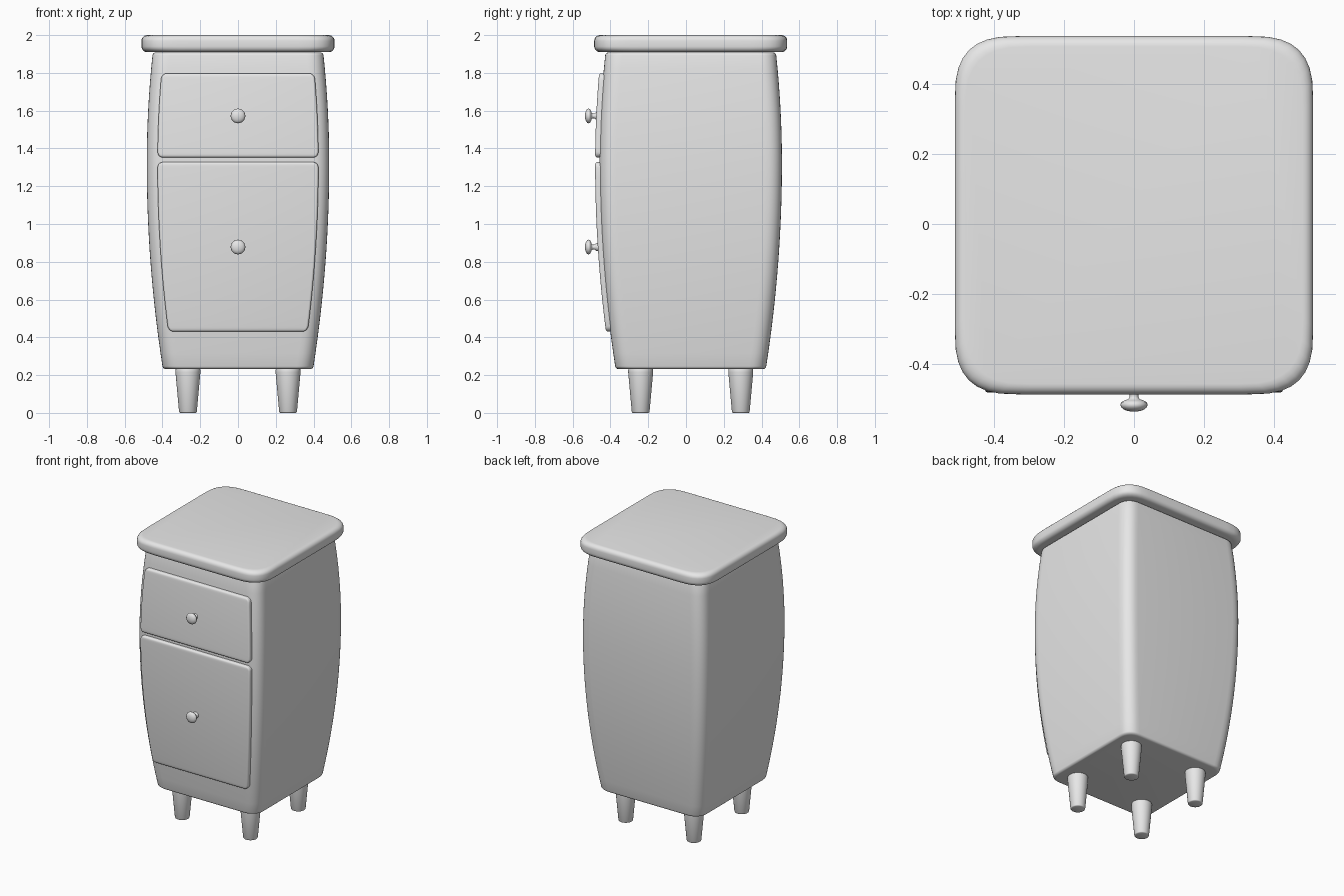
import bpy, bmesh, math

if "Cube" in bpy.data.objects:
    bpy.data.objects.remove(bpy.data.objects["Cube"])

CY = 0.025          # depth centre of the cabinet
grey = bpy.data.materials.new("plain grey")
grey.diffuse_color = (0.8, 0.8, 0.8, 1)
grey.use_nodes = True
grey.node_tree.nodes["Principled BSDF"].inputs["Base Color"].default_value = grey.diffuse_color


def finish(name, bm, angle=40):
    bmesh.ops.recalc_face_normals(bm, faces=bm.faces)
    me = bpy.data.meshes.new(name)
    bm.to_mesh(me)
    bm.free()
    me.materials.append(grey)
    ob = bpy.data.objects.new(name, me)
    bpy.context.collection.objects.link(ob)
    bpy.context.view_layer.objects.active = ob
    ob.select_set(True)
    bpy.ops.object.shade_smooth_by_angle(angle=math.radians(angle))
    ob.select_set(False)
    return ob


def loft(name, rings, angle=40):
    """Skin a stack of closed rings and cap both ends."""
    bm = bmesh.new()
    rows = [[bm.verts.new(p) for p in ring] for ring in rings]
    n = len(rows[0])
    for a, b in zip(rows, rows[1:]):
        for i in range(n):
            j = (i + 1) % n
            bm.faces.new((a[i], a[j], b[j], b[i]))
    bm.faces.new(rows[0])
    bm.faces.new(rows[-1])
    return finish(name, bm, angle)


def soft_square(half, corner, power, z, steps=8):
    """Square ring whose corners follow a superellipse."""
    ring = []
    for q in range(4):
        for i in range(steps + 1):
            t = math.pi / 2 * i / steps
            x = half - corner + corner * max(math.cos(t), 0) ** (2 / power)
            y = half - corner + corner * max(math.sin(t), 0) ** (2 / power)
            for _ in range(q):
                x, y = -y, x
            ring.append((x, y + CY, z))
    return ring


def fillet(t, r):
    """Setback of a rounded edge at distance t from its end."""
    return r - math.sqrt(max(r * r - (r - t) ** 2, 0)) if t < r else 0


def bulge(z):
    """Half width of the barrel-shaped cabinet at a height."""
    if z < 1.32:
        return 0.483 - 0.085 * ((1.32 - z) / 1.085) ** 2
    return 0.483 - 0.032 * ((z - 1.32) / 0.59) ** 2


def levels(z0, z1, r, n):
    """Heights with extra rows in the rounded ends."""
    ends = [r * (1 - math.cos(math.pi / 2 * i / 5)) for i in range(6)]
    mid = [z0 + r + (z1 - z0 - 2 * r) * i / n for i in range(1, n)]
    return [z0 + e for e in ends] + mid + [z1 - e for e in reversed(ends)]


def end_gap(z, z0, z1):
    return max(min(z - z0, z1 - z), 0)


# Cabinet body
Z0, Z1 = 0.232, 1.908
loft("cabinet_body", [
    soft_square(bulge(z) - fillet(end_gap(z, Z0, Z1), 0.015), 0.09, 2.3, z)
    for z in levels(Z0, Z1, 0.015, 24)])

# Table top
loft("table_top", [
    soft_square(0.511 - fillet(end_gap(z, 1.91, 2.0), 0.03), 0.19, 2.9, z)
    for z in levels(1.91, 2.0, 0.03, 2)])


# Drawer fronts that follow the bulge of the body
def drawer(name, z0, z1):
    r, big = 0.012, 0.03
    rings = []
    for z in levels(z0, z1, big, 16):
        t = end_gap(z, z0, z1)
        w = bulge(z) - 0.057 - fillet(t, big)
        face = CY - bulge(z) - 0.023
        half = []
        for i in range(6):
            a = math.pi / 2 * i / 5
            x = w - r + r * math.cos(a)
            y = face + max(r - r * math.sin(a), fillet(t, r))
            half.append((x, y, z))
        back = face + 0.035
        rings.append([(w, back, z)] + half
                     + [(-x, y, z) for x, y, z in reversed(half)]
                     + [(-w, back, z)])
    loft(name, rings)


drawer("upper_drawer", 1.352, 1.798)
drawer("lower_drawer", 0.43, 1.328)

# Turned knobs: (distance along y, radius)
knob = [(-0.455, 0.022), (-0.476, 0.020), (-0.482, 0.014), (-0.492, 0.012),
        (-0.499, 0.016), (-0.503, 0.027), (-0.508, 0.036), (-0.515, 0.039),
        (-0.522, 0.037), (-0.529, 0.029), (-0.533, 0.018), (-0.535, 0.006)]
for name, z in (("upper_knob", 1.572), ("lower_knob", 0.878)):
    loft(name, [[(r * math.cos(math.tau * i / 24), y,
                  z + r * math.sin(math.tau * i / 24)) for i in range(24)]
                for y, r in knob], 60)

# Tapered round legs
leg = [(0, 0.041), (0.002, 0.045), (0.006, 0.047), (0.215, 0.066),
       (0.226, 0.066), (0.24, 0.062)]
for side, sx in (("left", -1), ("right", 1)):
    for end, sy in (("front", -1), ("back", 1)):
        loft(f"{end}_{side}_leg", [
            [(sx * 0.265 + r * math.cos(math.tau * i / 32),
              CY + sy * 0.265 + r * math.sin(math.tau * i / 32), z)
             for i in range(32)] for z, r in leg], 50)
